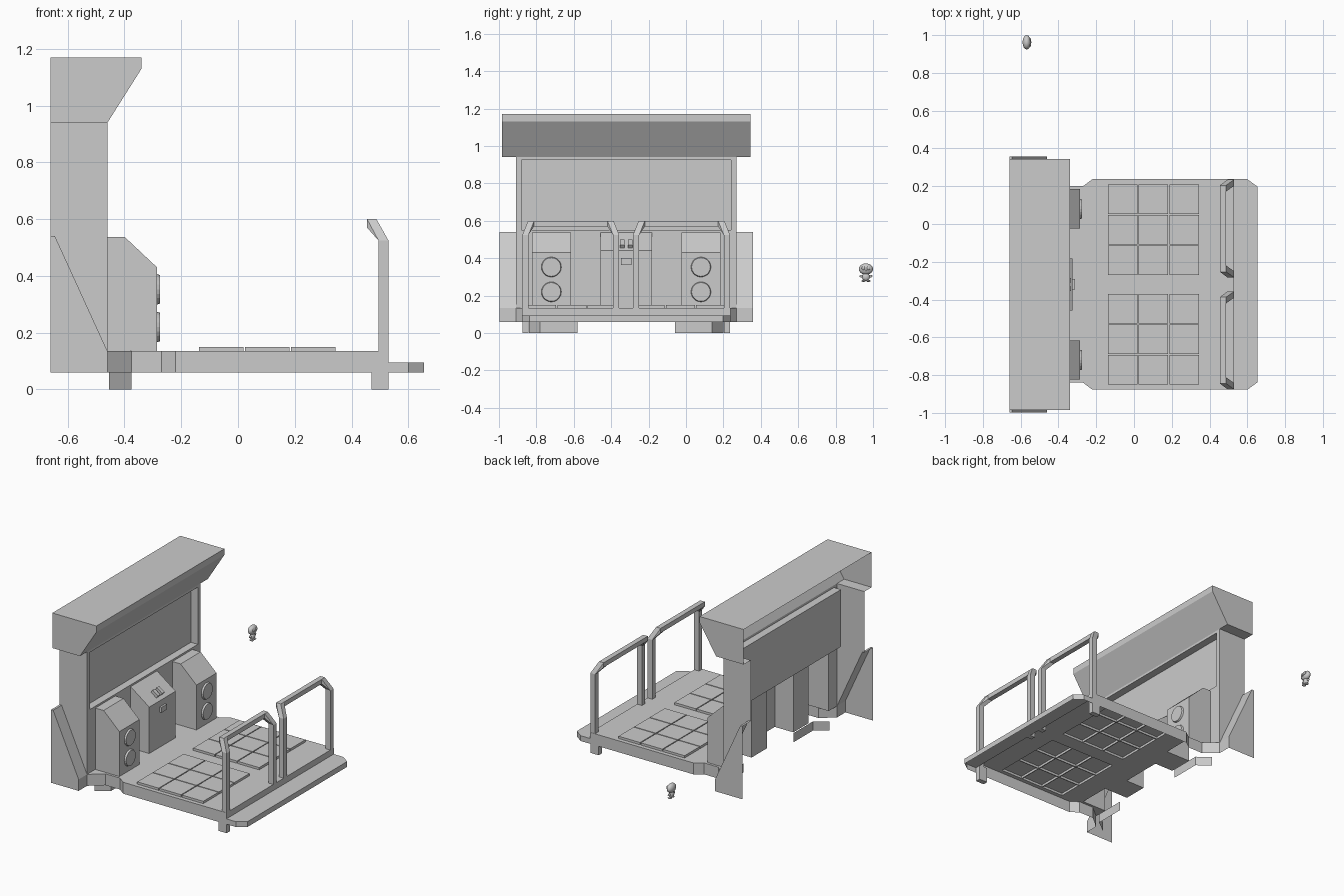
import bpy, bmesh, math
from mathutils import Matrix, Vector

if "Cube" in bpy.data.objects:
    bpy.data.objects.remove(bpy.data.objects["Cube"])

MID = -0.32  # symmetry plane of the machine along y
grey = bpy.data.materials.new("plain_grey")
grey.use_nodes = True
grey.diffuse_color = (0.6, 0.6, 0.6, 1)
grey.node_tree.nodes["Principled BSDF"].inputs["Base Color"].default_value = (0.6, 0.6, 0.6, 1)


def finish(name, bm, shift=MID):
    bmesh.ops.remove_doubles(bm, verts=bm.verts, dist=0.0005)
    bmesh.ops.recalc_face_normals(bm, faces=bm.faces)
    me = bpy.data.meshes.new(name)
    bm.to_mesh(me)
    bm.free()
    me.materials.append(grey)
    ob = bpy.data.objects.new(name, me)
    ob.location.y = shift
    bpy.context.collection.objects.link(ob)
    return ob


def shell(name, polys):
    bm = bmesh.new()
    for p in polys:
        bm.faces.new([bm.verts.new(c) for c in p])
    return finish(name, bm)


def strip(profile, y0, y1):
    """Open sheet: an x-z profile swept from y0 to y1."""
    return [[(a[0], y0, a[1]), (b[0], y0, b[1]), (b[0], y1, b[1]), (a[0], y1, a[1])]
            for a, b in zip(profile, profile[1:])]


def cap(profile, y):
    return [(x, y, z) for x, z in profile]


def wall(path, z0, z1):
    """Upright sheet along an x-y path."""
    return [[(*a, z0), (*b, z0), (*b, z1), (*a, z1)] for a, b in zip(path, path[1:])]


def cells(us, vs, keep, place):
    """Grid of quads, kept where keep(u, v) holds at the cell centre."""
    out = []
    for a, b in zip(us, us[1:]):
        for c, d in zip(vs, vs[1:]):
            if keep((a + b) / 2, (c + d) / 2):
                out.append([place(a, c), place(b, c), place(b, d), place(a, d)])
    return out


def hull(name, points):
    bm = bmesh.new()
    for p in points:
        bm.verts.new(p)
    bmesh.ops.convex_hull(bm, input=bm.verts)
    return finish(name, bm)


def corners(x, y, z):
    return [(a, b, c) for a in x for b in y for c in z]


def box(name, x, y, z):
    return hull(name, corners(x, y, z))


FRONT, BACK, FLOOR, BASE, SILL, TOP = -0.46, -0.66, 0.135, 0.06, 0.55, 0.94
CAB, DECK, NECK, SPK, SPK_W, POD = 0.59, 0.557, 0.52, 0.4, 0.104, 0.137

# header: hollow hood with open back
hood = [(BACK, 1.17), (-0.34, 1.17), (-0.34, 1.13), (FRONT, TOP)]
polys = strip(hood, -0.664, 0.664)
for s in (-1, 1):
    polys.append(cap(hood + [(BACK, TOP)], 0.664 * s))
    polys += strip([(BACK, TOP), (FRONT, TOP)], CAB * s, 0.664 * s)
shell("header_hood", polys)

# cabinet side walls flaring out into sloped fins
slope = [(BACK, 0.54), (-0.645, 0.54), (FRONT, FLOOR)]
for s, side in ((1, "left"), (-1, "right")):
    shell(side + "_wall", [cap([(BACK, TOP), (FRONT, TOP)] + slope[::-1], CAB * s)])
    shell(side + "_fin", strip(slope + [(FRONT, BASE)], CAB * s, 0.677 * s)
          + [cap(slope + [(FRONT, BASE), (BACK, BASE)], 0.677 * s)])

# cabinet front with openings for the screen and the boxes
ys = [SPK - SPK_W, SPK + SPK_W, 0.56, CAB, POD]
ys = sorted(ys + [-y for y in ys])


def is_box(y):
    return abs(y) < POD or abs(abs(y) - SPK) < SPK_W


def is_front(y, z):
    if z > SILL:
        return z > 0.925 or abs(y) > 0.56
    return z > 0.538 or not is_box(y)


shell("cabinet_front", cells(ys, [FLOOR, 0.538, SILL, 0.925, TOP], is_front,
                             lambda y, z: (FRONT, y, z)))

# recessed screen tub
frame = [(-0.56, SILL), (0.56, SILL), (0.56, 0.925), (-0.56, 0.925)]
polys = [[(-0.51, y, z) for y, z in frame]]
for (a, b), (c, d) in zip(frame, frame[1:] + frame[:1]):
    polys.append([(FRONT, a, b), (FRONT, c, d), (-0.51, c, d), (-0.51, a, b)])
shell("screen", polys)


# open-backed boxes pushed out of the cabinet front
def pushed_box(name, profile, y, w):
    shell(name, strip(profile, y - w, y + w)
          + [cap(profile + [(FRONT, FLOOR)], y + k * w) for k in (-1, 1)])


for s, side in ((1, "left"), (-1, "right")):
    pushed_box(side + "_speaker_box",
               [(FRONT, 0.538), (-0.4, 0.538), (-0.285, 0.43), (-0.285, FLOOR)], SPK * s, SPK_W)
    for z, level in ((0.22, "lower"), (0.353, "upper")):
        bm = bmesh.new()
        bmesh.ops.create_cone(bm, cap_ends=True, segments=20, radius1=0.054, radius2=0.05, depth=0.012,
                              matrix=Matrix.Translation((-0.28, SPK * s, z)) @ Matrix.Rotation(math.pi / 2, 4, "Y"))
        finish(f"{side}_{level}_speaker", bm)
pushed_box("control_podium", [(FRONT, 0.538), (-0.325, 0.44), (-0.325, FLOOR)], 0, POD)
box("coin_slot", (-0.33, -0.312), (-0.028, 0.028), (0.365, 0.4))

# control buttons lying on the podium slope
for i, y in enumerate((-0.022, 0.022)):
    ob = box(f"button_{i + 1}", (-0.024, 0.024), (-0.012, 0.012), (-0.012, 0.012))
    ob.location = (-0.36, MID + y, 0.476)
    ob.rotation_euler.y = math.atan2(0.098, 0.135)

# deck rear: floor around the boxes, corners and flares
ys = [POD, SPK - SPK_W, SPK + SPK_W, NECK]
ys = sorted(ys + [-y for y in ys])


def is_floor(x, y):
    return not (abs(y) < POD and x < -0.325 or abs(abs(y) - SPK) < SPK_W and x < -0.285)


polys = cells([FRONT, -0.325, -0.285, -0.22], ys, is_floor, lambda x, y: (x, y, FLOOR))
LIP = 0.095
for s in (-1, 1):
    polys.append([(-0.22, DECK * s, FLOOR), (-0.27, NECK * s, FLOOR), (-0.22, NECK * s, FLOOR)])
    polys.append([(FRONT, CAB * s, FLOOR), (FRONT, NECK * s, FLOOR), (-0.375, NECK * s, FLOOR)])
    polys += wall([(FRONT, CAB * s), (-0.375, NECK * s), (-0.27, NECK * s),
                   (-0.22, DECK * s), (0.53, DECK * s)], BASE, FLOOR)
    polys += wall([(0.53, DECK * s), (0.6, DECK * s), (0.655, 0.517 * s)], BASE, LIP)
# step and lip at the open end
polys += wall([(0.53, -DECK), (0.53, DECK)], LIP, FLOOR)
polys += wall([(0.655, -0.517), (0.655, 0.517)], BASE, LIP)
polys.append([(0.53, -DECK, LIP), (0.6, -DECK, LIP), (0.655, -0.517, LIP),
              (0.655, 0.517, LIP), (0.6, DECK, LIP), (0.53, DECK, LIP)])
shell("deck", polys)

# dance floor: two pads of raised tiles
PITCH, GAP = 0.162, 0.006
xs = [-0.22, 0.53]
ys = [-DECK, DECK]
tiles = []
for i in range(3):
    x = -0.137 + PITCH * i
    xs += [x, x + PITCH - GAP]
    for s in (-1, 1):
        y = s * (0.05 + PITCH * i)
        ys += [y, y + s * (PITCH - GAP)]
xs.sort()
ys.sort()
bm = bmesh.new()
for p in cells(xs, ys, lambda x, y: True, lambda x, y: (x, y, FLOOR)):
    bm.faces.new([bm.verts.new(c) for c in p])
bmesh.ops.remove_doubles(bm, verts=bm.verts, dist=0.0005)
raised = []
for f in bm.faces:
    size = [max(v.co[k] for v in f.verts) - min(v.co[k] for v in f.verts) for k in (0, 1)]
    if all(abs(d - PITCH + GAP) < 0.001 for d in size):
        raised.append(f)
for f in bmesh.ops.extrude_discrete_faces(bm, faces=raised)["faces"]:
    bmesh.ops.translate(bm, verts=f.verts, vec=(0, 0, 0.015))
finish("dance_tiles", bm)

# handrails, front feet and rear foot plates
for s, side in ((1, "left"), (-1, "right")):
    for y0, y1, inward, part in ((0.522, 0.555, -1, "outer"), (0.037, 0.07, 1, "inner")):
        ends = (y0 * s, y1 * s)
        bend = [(y + inward * 0.03) * s for y in (y0, y1)]
        box(f"{side}_{part}_post", (0.495, 0.53), ends, (LIP, 0.525))
        hull(f"{side}_{part}_bend", [(x, y, 0.525) for x in (0.495, 0.53) for y in ends]
             + corners((0.455, 0.488), bend, (0.57, 0.6)))
    box(side + "_handrail", (0.455, 0.488), (0.067 * s, 0.525 * s), (0.57, 0.6))
    box(side + "_front_foot", (0.47, 0.53), (0.522 * s, 0.555 * s), (0, 0.1))
    shell(side + "_foot_plate", wall([(-0.375, 0.26 * s), (-0.375, 0.46 * s), (-0.455, 0.52 * s)], 0, BASE))


# small separate figurine
def ball(name, pos, size):
    bm = bmesh.new()
    bmesh.ops.create_uvsphere(bm, u_segments=16, v_segments=10, radius=1,
                              matrix=Matrix.Translation(pos) @ Matrix.Diagonal((*size, 1)))
    for f in bm.faces:
        f.smooth = True
    finish(name, bm, 0)


FX, FY = -0.568, 0.962
ball("figurine_head", (FX, FY, 0.342), (0.022, 0.038, 0.03))
ball("figurine_body", (FX, FY, 0.3), (0.015, 0.021, 0.022))
ball("figurine_nose", (FX + 0.021, FY, 0.336), (0.005, 0.006, 0.005))
for s, side in ((1, "left"), (-1, "right")):
    ball(f"figurine_{side}_eye", (FX + 0.018, FY + 0.014 * s, 0.347), (0.006, 0.009, 0.01))
    ball(f"figurine_{side}_arm", (FX, FY + 0.024 * s, 0.304), (0.007, 0.011, 0.007))
    ball(f"figurine_{side}_foot", (FX + 0.003, FY + 0.013 * s, 0.279), (0.014, 0.011, 0.006))
